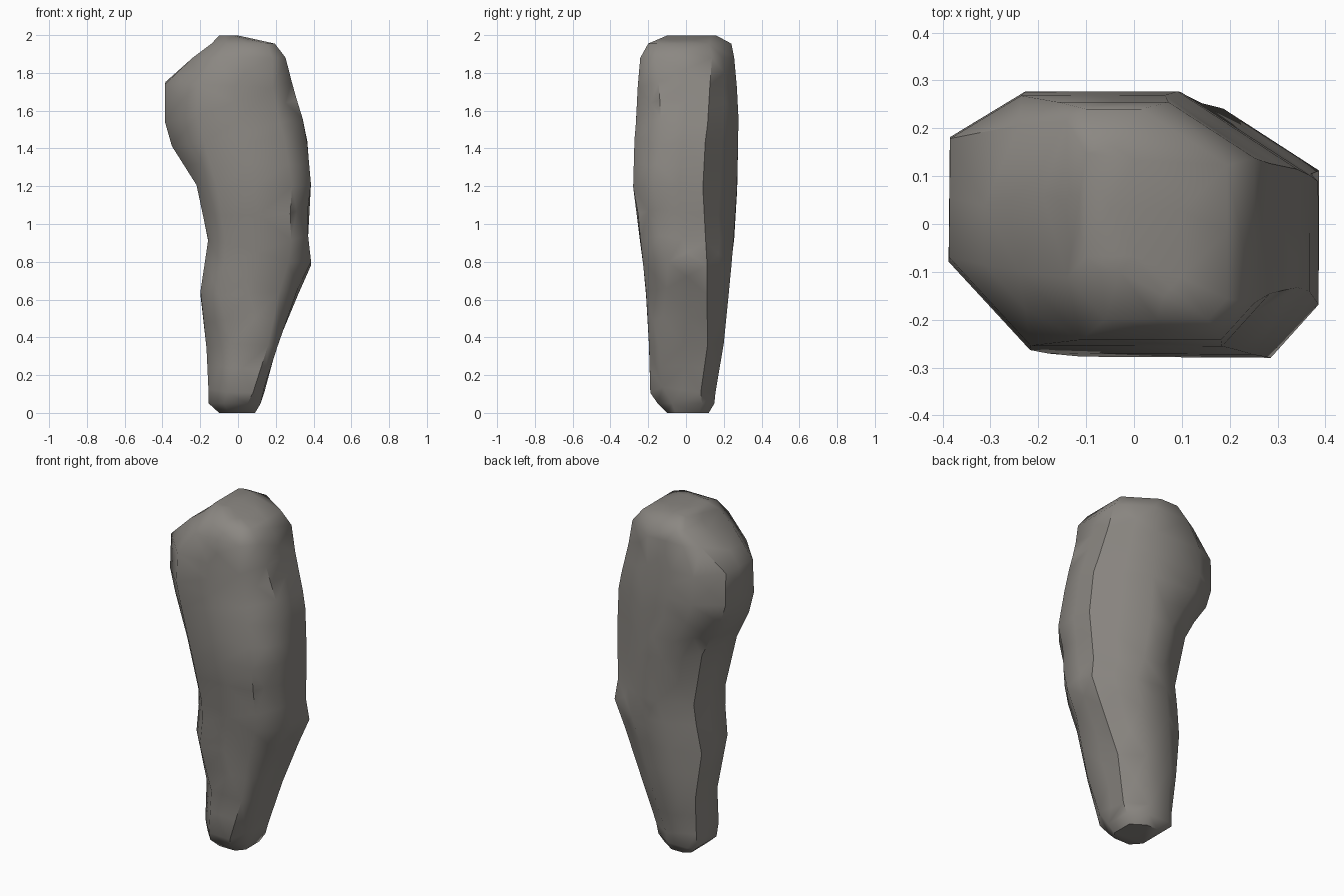
import bpy, bmesh, math, random
from mathutils import Vector

random.seed(4)
cube = bpy.data.objects.get("Cube")
if cube:
    bpy.data.objects.remove(cube, do_unlink=True)

# Weathered stone colour
stone = bpy.data.materials.new("warm grey stone")
stone.use_nodes = True
colour = (0.26, 0.245, 0.225, 1)
stone.diffuse_color = colour
bsdf = stone.node_tree.nodes["Principled BSDF"]
bsdf.inputs["Base Color"].default_value = colour
bsdf.inputs["Roughness"].default_value = 0.9

# Levels: height, x min, x max, y min, y max, then the corner cuts in the order
# front right, front left, back left, back right
LEVELS = [
    (0.0, -0.1, 0.09, -0.1, 0.12, 0.05, 0.04, 0.08, 0.04),
    (0.05, -0.155, 0.12, -0.15, 0.15, 0.08, 0.07, 0.1, 0.04),
    (0.12, -0.157, 0.14, -0.19, 0.157, 0.1, 0.06, 0.12, 0.05),
    (0.35, -0.167, 0.21, -0.197, 0.2, 0.13, 0.05, 0.13, 0.08),
    (0.64, -0.2, 0.32, -0.213, 0.228, 0.1, 0.1, 0.18, 0.15),
    (0.79, -0.175, 0.387, -0.228, 0.242, 0.1, 0.12, 0.2, 0.15),
    (0.92, -0.158, 0.373, -0.243, 0.255, 0.09, 0.09, 0.23, 0.17),
    (1.2, -0.22, 0.388, -0.28, 0.272, 0.11, 0.1, 0.28, 0.18),
    (1.43, -0.35, 0.368, -0.273, 0.278, 0.17, 0.12, 0.27, 0.16),
    (1.55, -0.388, 0.342, -0.266, 0.278, 0.17, 0.12, 0.25, 0.16),
    (1.74, -0.387, 0.285, -0.257, 0.27, 0.17, 0.1, 0.22, 0.15),
    (1.88, -0.24, 0.252, -0.242, 0.255, 0.13, 0.07, 0.18, 0.08),
    (1.955, -0.14, 0.195, -0.2, 0.24, 0.08, 0.04, 0.18, 0.04),
    (1.998, -0.1, 0.0, -0.1, 0.16, 0.03, 0.03, 0.04, 0.02),
]


def ring(bm, level):
    """Rectangle with four unequal chamfers; each cut also runs along y."""
    z, x0, x1, y0, y1, fr, fl, bl, br = level
    outline = [(x0 + fr, y0), (x1 - fl, y0), (x1, y0 + 1.1 * fl),
               (x1, y1 - 0.65 * bl), (x1 - bl, y1), (x0 + br, y1),
               (x0, y1 - 0.6 * br), (x0, y0 + 1.1 * fr)]
    return [bm.verts.new((x, y, z)) for x, y in outline]


# Standing stone: lofted rings with capped ends
bm = bmesh.new()
rings = [ring(bm, level) for level in LEVELS]
for low, high in zip(rings, rings[1:]):
    for i in range(8):
        j = (i + 1) % 8
        bm.faces.new((low[i], low[j], high[j], high[i]))
bm.faces.new(rings[-1])
bm.faces.new(rings[0][::-1])

# Irregular facets: nudge the corners, then split faces into triangles
for vert in bm.verts:
    if 0.1 < vert.co.z < 1.8:
        vert.co.z += random.uniform(-0.02, 0.02)
        vert.co.x *= random.uniform(0.99, 1.0)
        vert.co.y *= random.uniform(0.99, 1.0)
bmesh.ops.triangulate(bm, faces=bm.faces[:])
bmesh.ops.subdivide_edges(bm, edges=[e for e in bm.edges if e.calc_length() > 0.2], cuts=1)
bmesh.ops.triangulate(bm, faces=bm.faces[:])

# Shallow chips around the flanks
CHIPS = [((0.32, -0.2, 1.08), 0.12), ((0.27, -0.2, 1.6), 0.1),
         ((-0.25, 0.22, 1.3), 0.1)]
for centre, radius in CHIPS:
    for vert in bm.verts:
        gap = (vert.co - Vector(centre)).length
        if gap < radius:
            inward = Vector((-vert.co.x, -vert.co.y, 0)).normalized()
            vert.co += inward * 0.025 * (1 - gap / radius)
bmesh.ops.recalc_face_normals(bm, faces=bm.faces[:])

mesh = bpy.data.meshes.new("standing_stone")
bm.to_mesh(mesh)
bm.free()
mesh.materials.append(stone)
rock = bpy.data.objects.new("standing_stone", mesh)
bpy.context.collection.objects.link(rock)
bpy.context.view_layer.objects.active = rock
rock.select_set(True)
bpy.ops.object.shade_smooth_by_angle(angle=math.radians(50))
